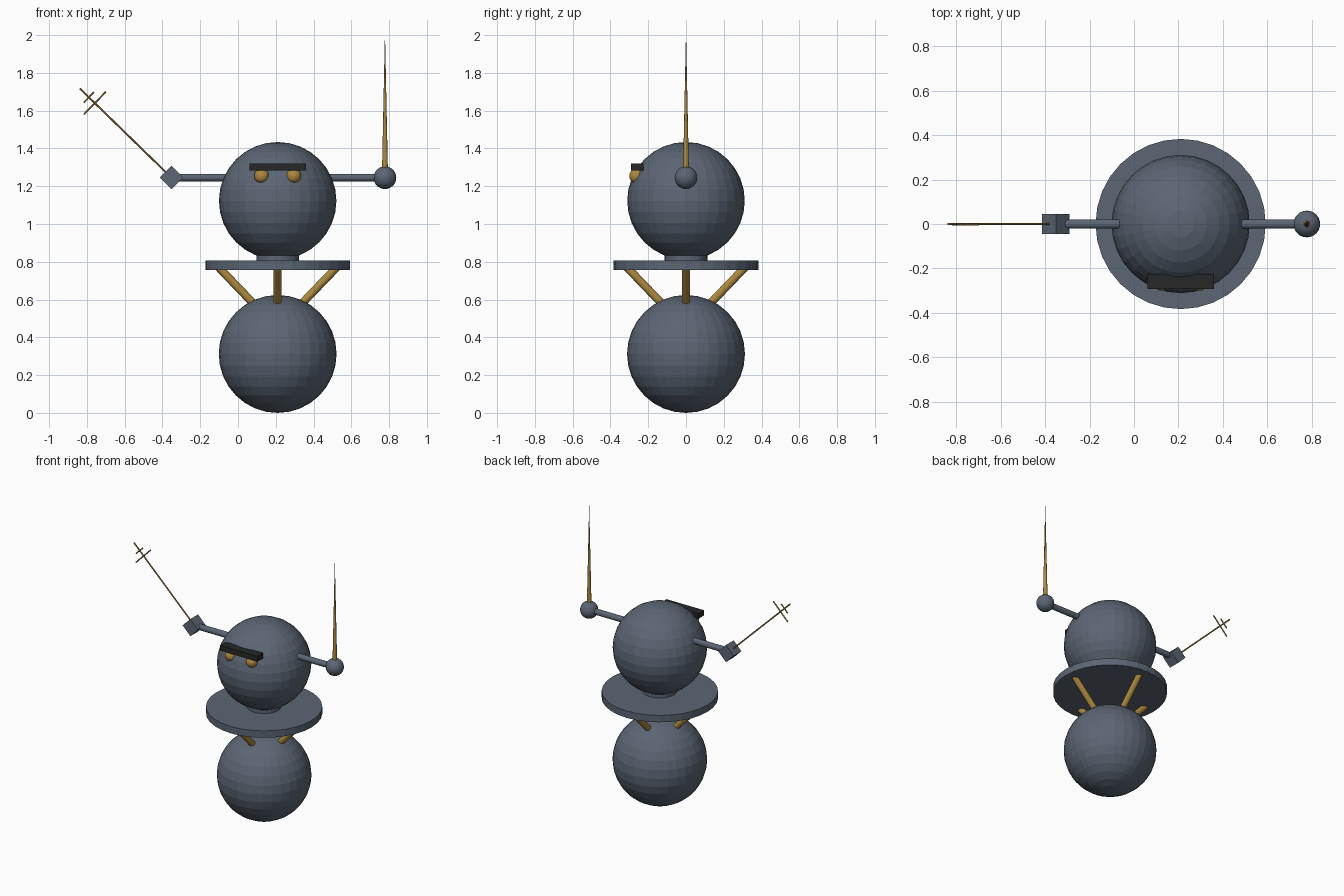
import bpy, math
from mathutils import Vector

if "Cube" in bpy.data.objects:
    bpy.data.objects.remove(bpy.data.objects["Cube"])


def mat(name, rgb):
    m = bpy.data.materials.new(name)
    m.diffuse_color = (*rgb, 1)
    m.use_nodes = True
    m.node_tree.nodes["Principled BSDF"].inputs["Base Color"].default_value = m.diffuse_color
    return m


SLATE = mat("slate grey", (0.105, 0.133, 0.175))
GOLD = mat("gold", (0.42, 0.25, 0.05))
BLACK = mat("black", (0.02, 0.02, 0.02))
CX = 0.21  # body axis


def finish(name, m):
    o = bpy.context.object
    o.name = name
    o.data.materials.append(m)
    return o


def ball(name, loc, r, m, seg=32, rings=16):
    bpy.ops.mesh.primitive_uv_sphere_add(segments=seg, ring_count=rings, radius=r, location=loc)
    return finish(name, m)


def rod(name, a, b, r1, m, r2=None, sides=16):
    """Round bar or cone running from point a to point b."""
    a, b = Vector(a), Vector(b)
    d = b - a
    bpy.ops.mesh.primitive_cone_add(vertices=sides, radius1=r1, radius2=r1 if r2 is None else r2,
                                    depth=d.length, location=(a + b) / 2,
                                    rotation=d.to_track_quat('Z', 'Y').to_euler())
    return finish(name, m)


def box(name, loc, size, m, rot=(0, 0, 0)):
    bpy.ops.mesh.primitive_cube_add(size=1, location=loc, rotation=rot)
    bpy.context.object.scale = size
    return finish(name, m)


# Body and head
ball("lower_body", (CX, 0, 0.312), 0.312, SLATE)
ball("head", (CX, 0, 1.123), 0.311, SLATE)

# Collar disc and neck
rod("collar_disc", (CX, 0, 0.757), (CX, 0, 0.807), 0.383, SLATE, sides=32)
rod("neck", (CX, 0, 0.80), (CX, 0, 0.85), 0.113, SLATE, sides=32)

# Four slanted struts under the collar
for i in range(4):
    c, s = math.cos(i * math.pi / 2), math.sin(i * math.pi / 2)
    rod(f"strut_{i + 1}", (CX + 0.11 * c, 0.11 * s, 0.56), (CX + 0.312 * c, 0.312 * s, 0.77),
        0.0215, GOLD)

# Eyes and brow
for side, x in (("right", 0.125), ("left", 0.295)):
    ball(f"{side}_eye", (x, -0.261, 1.254), 0.039, GOLD)
box("brow", (CX, -0.259, 1.302), (0.30, 0.066, 0.038), BLACK)

# Arms with a cube hand and a ball hand
AZ = 1.245
rod("right_arm", (-0.34, 0, AZ), (CX, 0, AZ), 0.021, SLATE)
rod("left_arm", (CX, 0, AZ), (0.77, 0, AZ), 0.021, SLATE)
box("cube_hand", (-0.352, 0, AZ), (0.088, 0.088, 0.088), SLATE, (0, math.pi / 4, 0))
ball("ball_hand", (0.778, 0, AZ), 0.06, SLATE)

# Spike on the ball hand
rod("spike", (0.778, 0, 1.26), (0.778, 0, 2.0), 0.016, GOLD, r2=0.0005)

# Antenna with two crossbars on the cube hand
base, tip = Vector((-0.352, 0, AZ)), Vector((-0.837, 0, 1.717))
rod("antenna", base, tip, 0.005, GOLD, sides=8)
across = (tip - base).normalized().cross(Vector((0, 1, 0)))
for i, (t, half) in enumerate(((0.837, 0.084), (0.902, 0.038))):
    p = base.lerp(tip, t) + Vector((0, -0.003, 0))
    rod(f"crossbar_{i + 1}", p - across * half, p + across * half, 0.0045, GOLD, sides=8)
